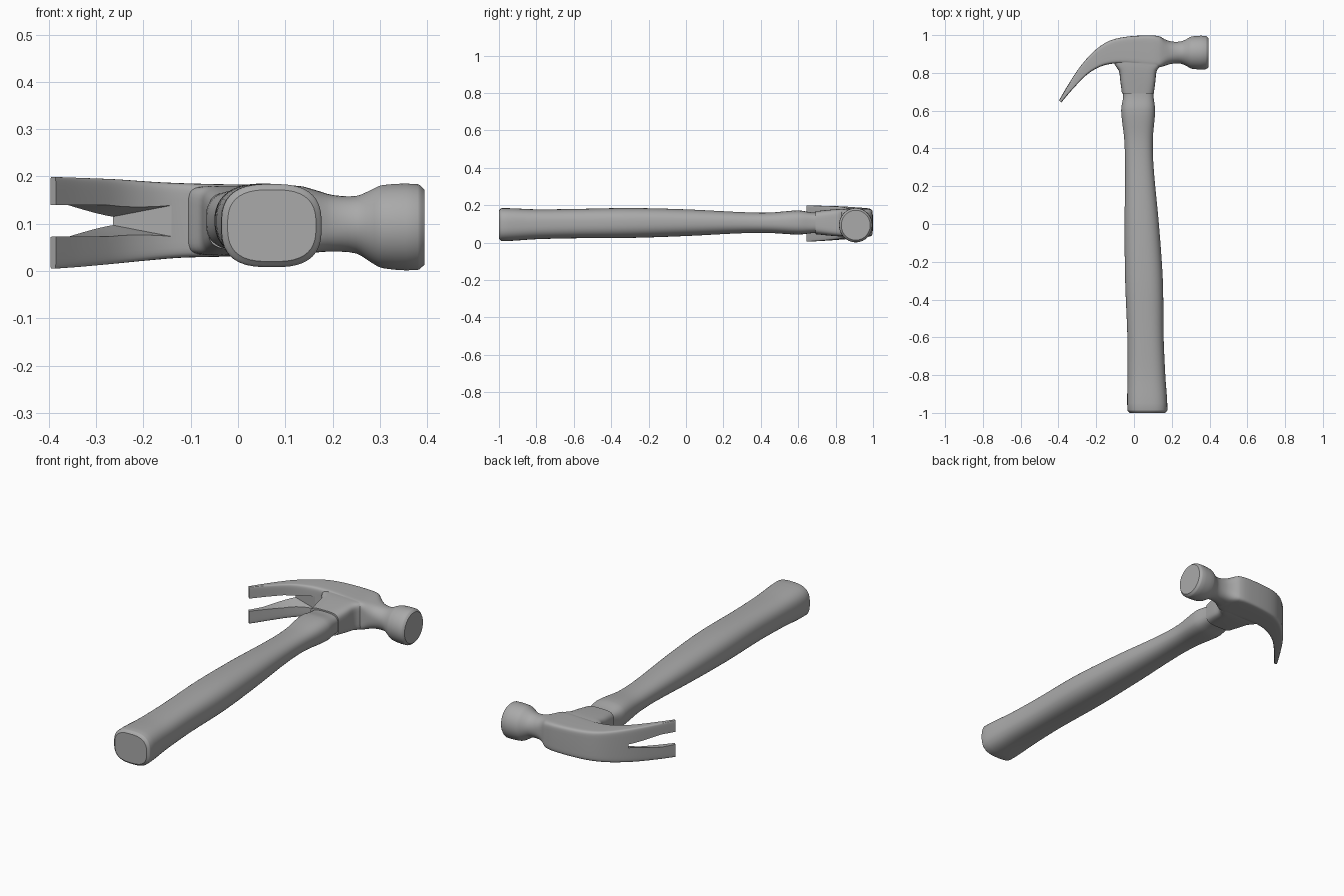
import bpy
import bmesh
from math import cos, sin, pi
from mathutils import Vector

cube = bpy.data.objects.get("Cube")
if cube:
    bpy.data.objects.remove(cube, do_unlink=True)

grey = bpy.data.materials.new("plain grey")
grey.use_nodes = True
GREY = (0.4, 0.4, 0.4, 1)
grey.diffuse_color = GREY
grey.node_tree.nodes["Principled BSDF"].inputs["Base Color"].default_value = GREY


def add_object(name, bm):
    bmesh.ops.recalc_face_normals(bm, faces=bm.faces)
    mesh = bpy.data.meshes.new(name)
    bm.to_mesh(mesh)
    bm.free()
    mesh.materials.append(grey)
    obj = bpy.data.objects.new(name, mesh)
    bpy.context.collection.objects.link(obj)
    return obj


def refine(rows, steps):
    """Smoothly interpolate stations, using their first value as parameter."""
    rows = [Vector(r) for r in rows]
    last = len(rows) - 1

    def slope(i):
        a, b = rows[max(i - 1, 0)], rows[min(i + 1, last)]
        return (b - a) / (b[0] - a[0])

    out = []
    for i in range(last):
        p, q = rows[i], rows[i + 1]
        span = q[0] - p[0]
        for k in range(steps):
            t = k / steps
            s = t * t * (3 - 2 * t)
            out.append(p * (1 - s) + q * s
                       + slope(i) * span * t * (1 - t) ** 2
                       - slope(i + 1) * span * t * t * (1 - t))
    return out + [rows[-1]]


def loft(name, sections, sides=40):
    """Skin rounded-box sections given as centre, half width, half height, power."""
    bm = bmesh.new()
    rings = []
    for centre, u, v, power in sections:
        ring = []
        for k in range(sides):
            a = 2 * pi * (k + 0.5) / sides
            c, s = cos(a), sin(a)
            cu = abs(c) ** (2 / power) * (1 if c > 0 else -1)
            sv = abs(s) ** (2 / power) * (1 if s > 0 else -1)
            ring.append(bm.verts.new(centre + u * cu + v * sv))
        rings.append(ring)
    for a, b in zip(rings, rings[1:]):
        for k in range(sides):
            n = (k + 1) % sides
            bm.faces.new((a[k], a[n], b[n], b[k]))
    bm.faces.new(rings[0])
    bm.faces.new(rings[-1])
    return add_object(name, bm)


def along_y(rows, steps):
    """Rows: y, left edge, right edge, bottom, top, power."""
    return [(Vector(((x0 + x1) / 2, y, (z0 + z1) / 2)),
             Vector(((x1 - x0) / 2, 0, 0)), Vector((0, 0, (z1 - z0) / 2)), p)
            for y, x0, x1, z0, z1, p in refine(rows, steps)]


def across_head(rows, steps):
    """Rows: outer x, outer y, inner x, inner y, centre z, half height, power."""
    out = []
    for ox, oy, ix, iy, z, h, p in refine(rows, steps):
        outer, inner = Vector((ox, oy, z)), Vector((ix, iy, z))
        out.append(((outer + inner) / 2, (outer - inner) / 2, Vector((0, 0, h)), p))
    return out


def boolean(obj, tool, operation):
    mod = obj.modifiers.new("join", 'BOOLEAN')
    mod.operation, mod.object, mod.solver = operation, tool, 'EXACT'
    tool.hide_render = True
    bpy.context.view_layer.objects.active = obj
    bpy.ops.object.modifier_apply(modifier=mod.name)
    bpy.data.objects.remove(tool, do_unlink=True)


# Wooden grip: swelling at the butt, slim waist, flare below the head
handle = loft("handle", along_y([
    (-1.0, -.022, .165, .02, .172, 2.8),
    (-.985, -.035, .177, .008, .184, 2.8),
    (-.8, -.034, .166, .018, .178, 2.7),
    (-.6, -.035, .157, .023, .18, 2.6),
    (-.3, -.047, .153, .025, .185, 2.5),
    (0, -.05, .132, .035, .178, 2.4),
    (.3, -.047, .104, .05, .163, 2.4),
    (.45, -.052, .1, .051, .161, 2.5),
    (.6, -.068, .112, .043, .172, 2.8),
    (.67, -.058, .104, .05, .162, 3.2),
    (.72, -.057, .1, .053, .16, 3.2),
], 5))

# Claw, cheeks, neck and striking face in one sweep
head = loft("head", across_head([
    (-.397, .655, -.385, .643, .102, .097, 9),
    (-.35, .735, -.328, .71, .103, .094, 9),
    (-.28, .84, -.25, .79, .105, .089, 9),
    (-.2, .925, -.18, .832, .106, .083, 9),
    (-.13, .97, -.12, .848, .107, .079, 9),
    (-.05, .99, -.05, .85, .107, .077, 9),
    (.05, .998, .05, .84, .107, .075, 9),
    (.13, .995, .13, .83, .107, .073, 7),
    (.165, .977, .165, .838, .105, .066, 3.5),
    (.2, .966, .2, .848, .101, .06, 2.4),
    (.25, .967, .25, .848, .098, .061, 2),
    (.28, .98, .28, .835, .095, .076, 2),
    (.305, .993, .305, .822, .094, .088, 2),
    (.38, .996, .38, .819, .093, .091, 2),
    (.394, .985, .394, .83, .093, .08, 2),
], 3))

# Eye socket that receives the handle
socket = loft("socket", along_y([
    (.692, -.064, .105, .045, .168, 4),
    (.76, -.073, .114, .038, .175, 5),
    (.81, -.08, .12, .034, .179, 6),
    (.84, -.1, .14, .033, .18, 7),
    (.88, -.12, .14, .034, .179, 7),
], 3))
boolean(head, socket, 'UNION')

# Tapered nail slot, wider on the underside of the claw
bm = bmesh.new()
for x, y, half in ((-.28, .86, .006), (-.48, .65, .034),
                   (-.14, .845, .033), (-.42, .55, .033)):
    for side in (-1, 1):
        bm.verts.new((x, y, .106 + side * half))
bmesh.ops.convex_hull(bm, input=bm.verts)
boolean(head, add_object("nail_slot_cutter", bm), 'DIFFERENCE')

for obj in (handle, head):
    bpy.ops.object.select_all(action='DESELECT')
    obj.select_set(True)
    bpy.context.view_layer.objects.active = obj
    bpy.ops.object.shade_smooth_by_angle(angle=0.6)
